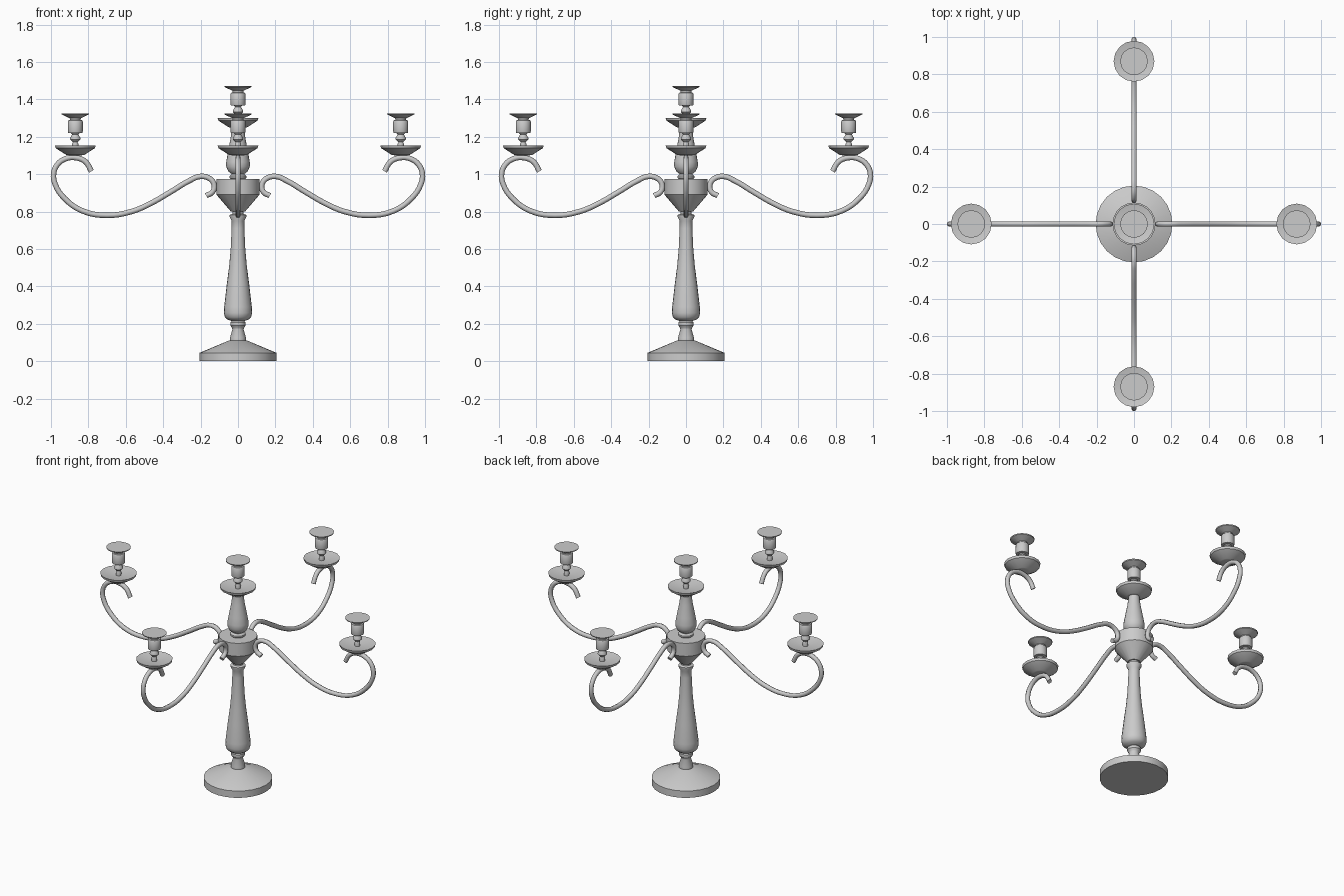
import bpy, bmesh
from math import pi, cos, sin, radians

if "Cube" in bpy.data.objects:
    bpy.data.objects.remove(bpy.data.objects["Cube"])


def lathe(name, profile, sides):
    """Spin an (r, z) profile about z, closed with flat caps."""
    bm = bmesh.new()
    rings = [[bm.verts.new((r * cos(2 * pi * i / sides), r * sin(2 * pi * i / sides), z))
              for i in range(sides)] for r, z in profile]
    for a, b in zip(rings, rings[1:]):
        for i in range(sides):
            j = (i + 1) % sides
            bm.faces.new((a[i], a[j], b[j], b[i]))
    bm.faces.new(rings[0][::-1])
    bm.faces.new(rings[-1])
    mesh = bpy.data.meshes.new(name)
    bm.to_mesh(mesh)
    bm.free()
    ob = bpy.data.objects.new(name, mesh)
    bpy.context.collection.objects.link(ob)
    bpy.ops.object.select_all(action='DESELECT')
    ob.select_set(True)
    bpy.context.view_layer.objects.active = ob
    bpy.ops.object.shade_smooth_by_angle(angle=radians(35))
    return ob


# Foot
lathe("base", [(.205, 0), (.205, .045), (.05, .11)], 24)

# Lower stem: neck, bead and long vase
lathe("stem", [(.042, .105), (.043, .125), (.03, .17), (.032, .178), (.041, .19), (.041, .207),
               (.033, .215), (.055, .222), (.07, .235), (.076, .258), (.074, .29), (.06, .41),
               (.047, .51), (.039, .60), (.034, .71), (.034, .75), (.045, .772), (.045, .782),
               (.03, .788), (.03, .81)], 20)

# Bowl that carries the arms
lathe("hub_bowl", [(.038, .80), (.115, .89), (.115, .975)], 20)

# Upper stem
lathe("upper_stem", [(.035, .97), (.045, .98), (.045, .99), (.033, 1.0), (.052, 1.015),
                     (.063, 1.04), (.063, 1.065), (.055, 1.11), (.04, 1.19), (.034, 1.235),
                     (.034, 1.26)], 20)

# Candle holders: drip dish plus cup with flared rim, heights relative to the dish bottom
DISH = [(.035, 0), (.048, .002), (.105, .038), (.109, .053), (.10, .051), (.03, .04)]
CUP = [(.016, .035), (.017, .06), (.013, .07), (.028, .085), (.028, .092), (.016, .112),
       (.022, .118), (.038, .12), (.04, .126), (.04, .18), (.036, .187), (.028, .189),
       (.03, .198), (.072, .218), (.074, .224)]
dish = lathe("centre_drip_dish", DISH, 16)
cup = lathe("centre_candle_cup", CUP, 16)
dish.location.z = cup.location.z = 1.248

# S-scroll arm path in (x, z)
PATH = [(.17, .885), (.136, .905), (.127, .94), (.148, .974), (.20, .988), (.26, .965),
        (.36, .905), (.47, .842), (.57, .80), (.70, .78), (.83, .803), (.93, .873),
        (.977, .945), (.986, 1.0), (.965, 1.052), (.92, 1.083), (.868, 1.088),
        (.815, 1.066), (.784, 1.015)]
curve = bpy.data.curves.new("arm", 'CURVE')
curve.dimensions = '3D'
curve.resolution_u = 4
curve.bevel_depth = .0145
curve.bevel_resolution = 2
curve.use_fill_caps = True
spline = curve.splines.new('BEZIER')
spline.bezier_points.add(len(PATH) - 1)
for p, (x, z) in zip(spline.bezier_points, PATH):
    p.co = (x, 0, z)
    p.handle_left_type = p.handle_right_type = 'AUTO'

# Four arms, each with its own holder
for k, side in enumerate(("right", "back", "left", "front")):
    a = k * pi / 2
    arm = bpy.data.objects.new(side + "_arm", curve)
    arm.rotation_euler.z = a
    bpy.context.collection.objects.link(arm)
    for src, part in ((dish, "_drip_dish"), (cup, "_candle_cup")):
        ob = src.copy()
        ob.name = side + part
        ob.location = (.87 * cos(a), .87 * sin(a), 1.101)
        ob.rotation_euler.z = a
        bpy.context.collection.objects.link(ob)
